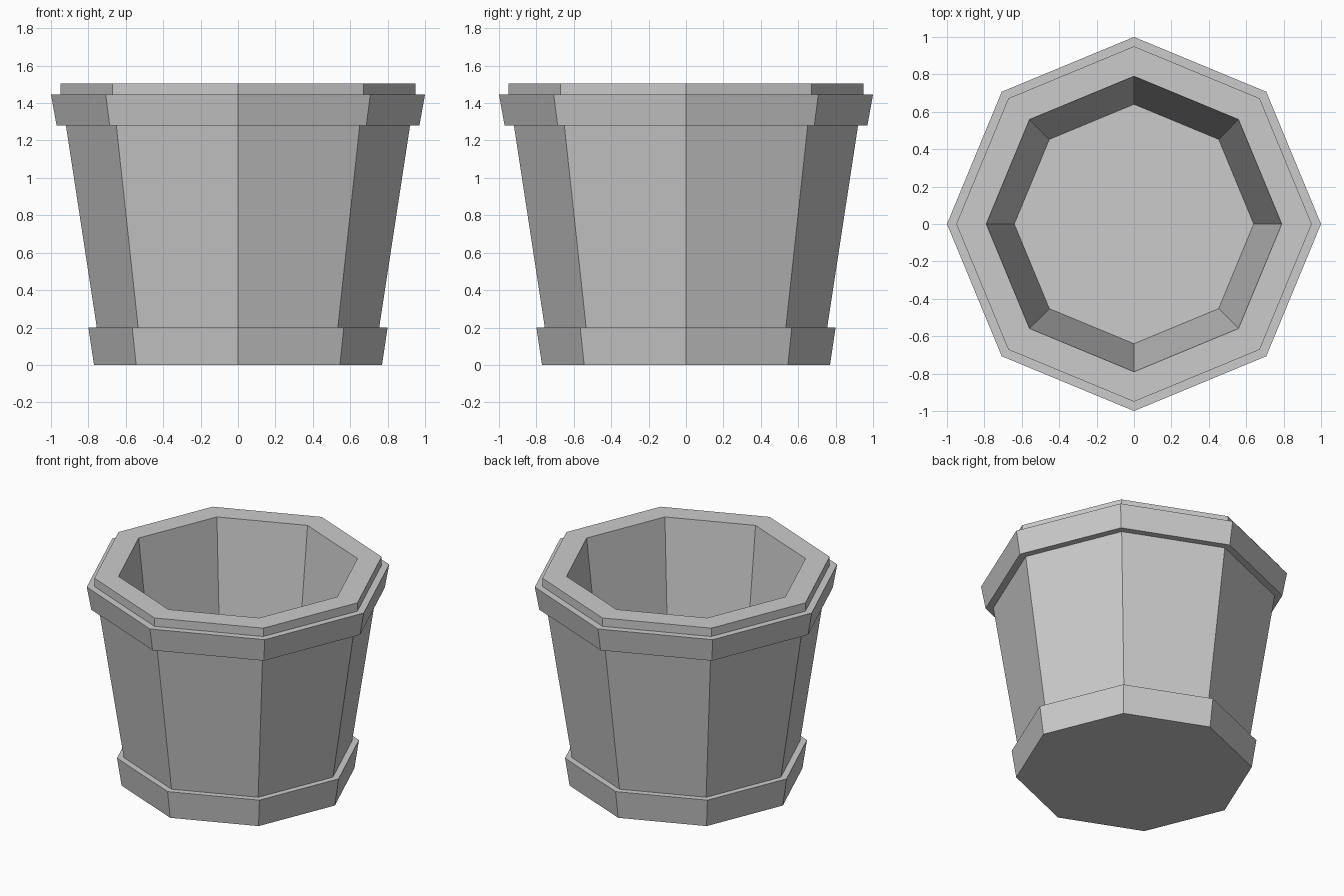
import bpy, bmesh
from math import cos, sin, tau

if "Cube" in bpy.data.objects:
    bpy.data.objects.remove(bpy.data.objects["Cube"])

SIDES = 8

# Pot profile (radius, height): outside from the base up, then down the inside
profile = [
    (0.77, 0.0), (0.80, 0.20),                  # base band
    (0.755, 0.20), (0.92, 1.28),                # tapered wall
    (0.97, 1.28), (1.0, 1.445),                 # rim band
    (0.95, 1.445), (0.95, 1.505),               # top lip
    (0.79, 1.505), (0.64, 0.20),                # inner wall
]


def lathe(name, profile, sides):
    """Flat-faced closed solid: rings joined by quads, capped at both ends."""
    bm = bmesh.new()
    rings = [[bm.verts.new((r * cos(tau * i / sides), r * sin(tau * i / sides), z))
              for i in range(sides)] for r, z in profile]
    for a, b in zip(rings, rings[1:]):
        for i in range(sides):
            j = (i + 1) % sides
            bm.faces.new((a[i], a[j], b[j], b[i]))
    bm.faces.new(rings[0][::-1])   # underside
    bm.faces.new(rings[-1])        # inner floor
    bmesh.ops.recalc_face_normals(bm, faces=bm.faces)
    mesh = bpy.data.meshes.new(name)
    bm.to_mesh(mesh)
    bm.free()
    obj = bpy.data.objects.new(name, mesh)
    bpy.context.collection.objects.link(obj)
    return obj


lathe("flower_pot", profile, SIDES)
